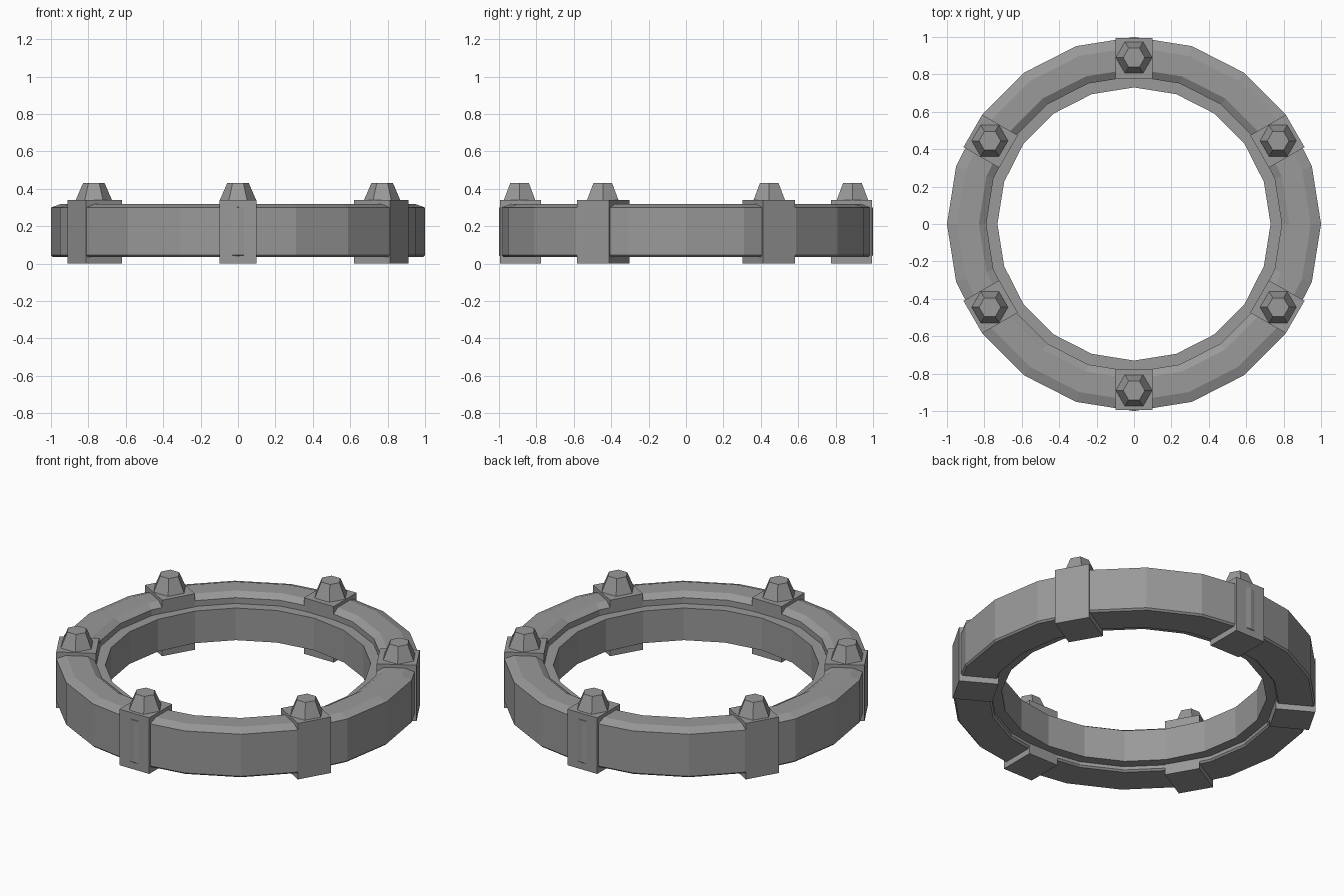
import bpy, bmesh
from math import cos, sin, pi, radians
from mathutils import Matrix, Vector

cube = bpy.data.objects.get("Cube")
if cube:
    bpy.data.objects.remove(cube, do_unlink=True)

metal = bpy.data.materials.new("grey metal")
metal.use_nodes = True
grey = (0.32, 0.32, 0.32, 1)
metal.diffuse_color = grey
metal.node_tree.nodes["Principled BSDF"].inputs["Base Color"].default_value = grey


def finish(name, bm):
    """Turn a bmesh into a flat shaded object."""
    bmesh.ops.recalc_face_normals(bm, faces=bm.faces)
    mesh = bpy.data.meshes.new(name)
    bm.to_mesh(mesh)
    bm.free()
    mesh.materials.append(metal)
    obj = bpy.data.objects.new(name, mesh)
    bpy.context.collection.objects.link(obj)
    return obj


def lathe(name, profile, sides):
    """Sweep a closed (radius, height) profile around z."""
    bm = bmesh.new()
    loops = []
    for i in range(sides):
        a = 2 * pi * i / sides
        loops.append([bm.verts.new((r * cos(a), r * sin(a), z)) for r, z in profile])
    n = len(profile)
    for i in range(sides):
        p, q = loops[i], loops[(i + 1) % sides]
        for j in range(n):
            k = (j + 1) % n
            bm.faces.new((p[j], q[j], q[k], p[k]))
    return finish(name, bm)


# Ring: bevelled outer band with a thinner lip on the inside
lathe("ring", [
    (0.99, 0.035), (1.0, 0.045), (1.0, 0.30), (0.945, 0.32),
    (0.83, 0.32), (0.79, 0.295), (0.79, 0.26), (0.73, 0.26),
    (0.73, 0.065), (0.79, 0.065), (0.79, 0.045), (0.80, 0.035),
], 20)

# Six clamp blocks, each with a tapered hexagonal bolt
for i in range(6):
    angle = radians(30 + 60 * i)
    turn = Matrix.Rotation(angle, 4, "Z")

    bm = bmesh.new()
    bmesh.ops.create_cube(bm, size=1)
    bmesh.ops.scale(bm, vec=(0.22, 0.2, 0.34), verts=bm.verts)
    bmesh.ops.translate(bm, vec=(0.885, 0, 0.17), verts=bm.verts)
    bmesh.ops.transform(bm, matrix=turn, verts=bm.verts)
    finish(f"clamp_block_{i + 1}", bm)

    bm = bmesh.new()
    bmesh.ops.create_cone(bm, cap_ends=True, segments=6, radius1=0.097,
                          radius2=0.058, depth=0.09)
    # Corners point along x, whatever the cone's starting angle
    first = bm.verts[:][0].co
    spin = Matrix.Rotation(-Vector((1, 0)).angle_signed(first.xy) * -1, 4, "Z")
    bmesh.ops.transform(bm, matrix=spin, verts=bm.verts)
    place = Vector((0.89 * cos(angle), 0.89 * sin(angle), 0.385))
    bmesh.ops.translate(bm, vec=place, verts=bm.verts)
    finish(f"bolt_{i + 1}", bm)
